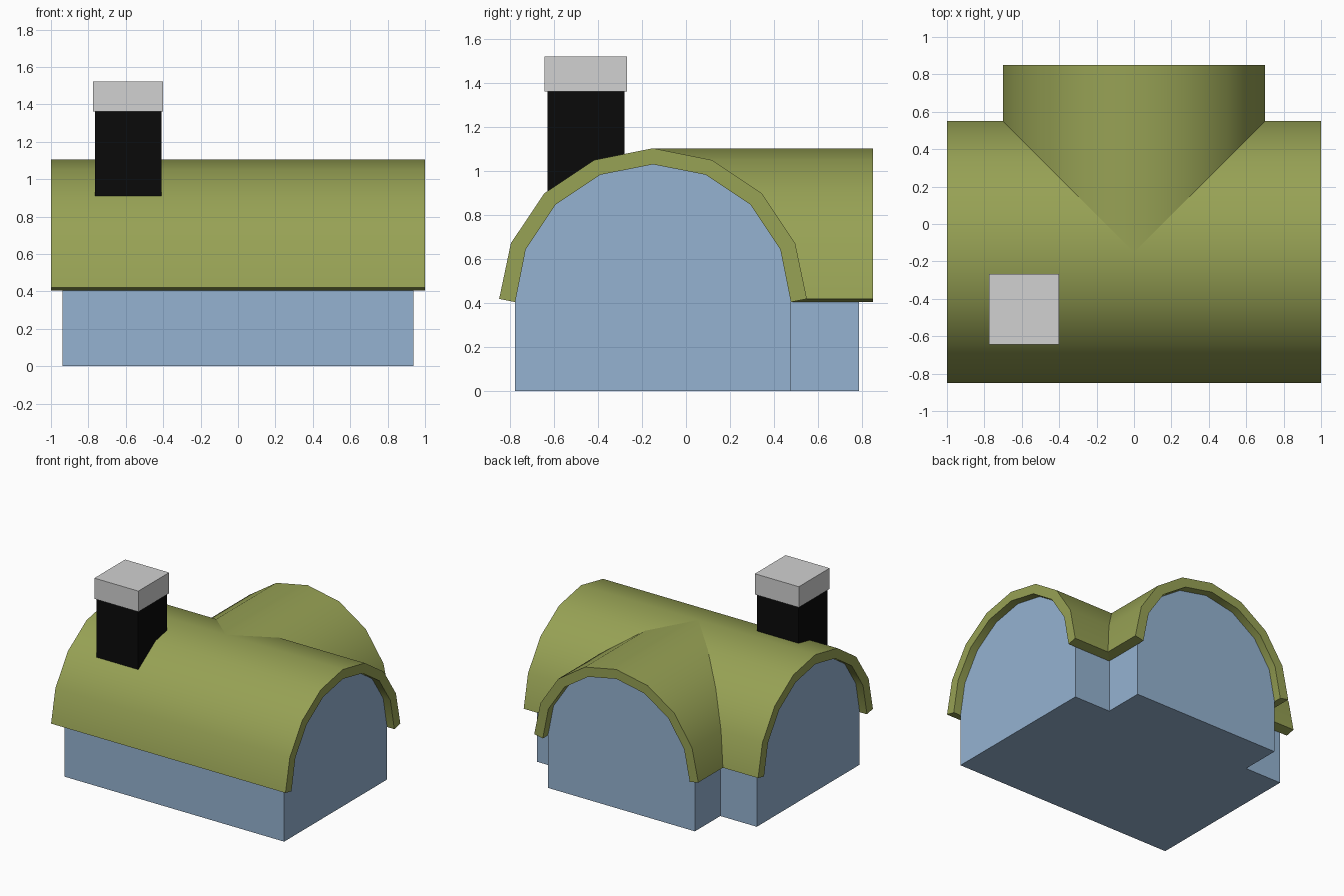
import bpy, bmesh, math
from mathutils import Matrix

if "Cube" in bpy.data.objects:
    bpy.data.objects.remove(bpy.data.objects["Cube"])

YC = -0.15      # ridge line of the main vault
ZC = 0.405      # springing height of the vaults
R_OUT, R_IN = 0.70, 0.627


def material(name, rgb):
    m = bpy.data.materials.new(name)
    m.diffuse_color = (*rgb, 1)
    m.use_nodes = True
    m.node_tree.nodes["Principled BSDF"].inputs["Base Color"].default_value = m.diffuse_color
    return m


roof_green = material("olive roof", (0.31, 0.36, 0.09))
wall_blue = material("pale blue wall", (0.30, 0.45, 0.64))
black = material("black chimney", (0.003, 0.003, 0.003))
grey = material("light grey cap", (0.64, 0.64, 0.64))


def arc(r):
    """Half circle in eight segments, as (sideways, up) points."""
    return [(r * math.cos(math.pi * i / 8), ZC + r * math.sin(math.pi * i / 8))
            for i in range(9)]


def prism(name, profile, start, end, mat, matrix, smooth=False):
    """Extrude a closed profile along x, then place it with a matrix."""
    bm = bmesh.new()
    face = bm.faces.new([bm.verts.new((start, s, z)) for s, z in profile])
    ext = bmesh.ops.extrude_face_region(bm, geom=[face], use_keep_orig=True)
    bmesh.ops.translate(bm, vec=(end - start, 0, 0),
                        verts=[g for g in ext["geom"] if isinstance(g, bmesh.types.BMVert)])
    bm.transform(matrix)
    bmesh.ops.recalc_face_normals(bm, faces=bm.faces)
    me = bpy.data.meshes.new(name)
    bm.to_mesh(me)
    bm.free()
    ob = bpy.data.objects.new(name, me)
    bpy.context.collection.objects.link(ob)
    me.materials.append(mat)
    if smooth:
        bpy.ops.object.select_all(action='DESELECT')
        ob.select_set(True)
        bpy.context.view_layer.objects.active = ob
        bpy.ops.object.shade_smooth_by_angle(angle=math.radians(35))
    return ob


def box(name, x, y, z, mat):
    rect = [(y[0], z[0]), (y[1], z[0]), (y[1], z[1]), (y[0], z[1])]
    return prism(name, rect, x[0], x[1], mat, Matrix())


# Arched wall and roof shell cross-sections
wall_profile = [(R_IN, 0)] + arc(R_IN) + [(-R_IN, 0)]
outer = arc(R_OUT)
outer[0], outer[-1] = (R_OUT, 0.42), (-R_OUT, 0.42)   # eaves cut square to the slope
roof_profile = outer + arc(R_IN)[::-1]

along_x = Matrix.Translation((0, YC, 0))
along_y = Matrix.Rotation(math.pi / 2, 4, 'Z')

# Main hall and rear wing
prism("main_walls", wall_profile, -0.938, 0.938, wall_blue, along_x)
prism("rear_wing_walls", wall_profile, YC, 0.787, wall_blue, along_y)
prism("main_roof", roof_profile, -1, 1, roof_green, along_x, True)
prism("rear_wing_roof", roof_profile, YC, 0.85, roof_green, along_y, True)

# Chimney
box("chimney", (-0.765, -0.41), (-0.63, -0.28), (0.7, 1.365), black)
box("chimney_cap", (-0.775, -0.40), (-0.643, -0.268), (1.363, 1.523), grey)
